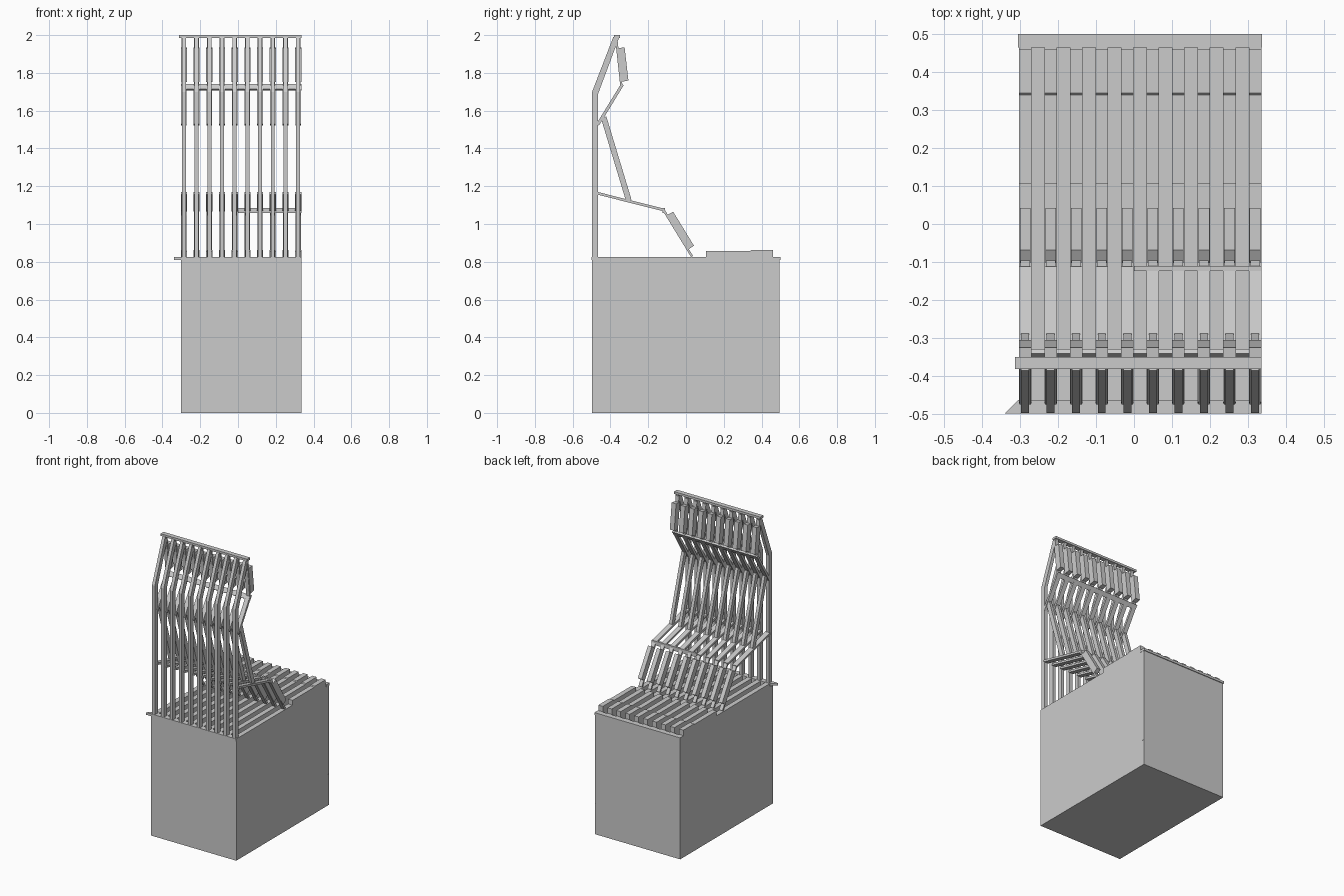
import bpy
import bmesh
from mathutils import Vector

cube = bpy.data.objects.get("Cube")
if cube:
    bpy.data.objects.remove(cube, do_unlink=True)

grey = bpy.data.materials.new("plain grey")
grey.use_nodes = True
colour = (0.6, 0.6, 0.6, 1)
grey.diffuse_color = colour
grey.node_tree.nodes["Principled BSDF"].inputs["Base Color"].default_value = colour

LEFT, RIGHT = 0.335, -0.303
MIDDLE = (LEFT + RIGHT) / 2
WIDTH = LEFT - RIGHT
TOP = 0.825
COUNT = 10
BOARD = 0.033
PITCH = (WIDTH - BOARD) / (COUNT - 1)
ROWS = [RIGHT + BOARD / 2 + i * PITCH for i in range(COUNT)]


def prism(bm, outline, offset):
    """Extrude a closed 3D outline by an offset vector."""
    face = bm.faces.new([bm.verts.new(p) for p in outline])
    new = bmesh.ops.extrude_face_region(bm, geom=[face])["geom"]
    moved = [v for v in new if isinstance(v, bmesh.types.BMVert)]
    bmesh.ops.translate(bm, verts=moved, vec=offset)


def finish(name, bm):
    bmesh.ops.recalc_face_normals(bm, faces=bm.faces)
    mesh = bpy.data.meshes.new(name)
    bm.to_mesh(mesh)
    bm.free()
    mesh.materials.append(grey)
    obj = bpy.data.objects.new(name, mesh)
    bpy.context.collection.objects.link(obj)
    return obj


def side_part(name, profile, width, centres=ROWS):
    """Repeat a (y, z) profile across the given x centres."""
    bm = bmesh.new()
    for x in centres:
        prism(bm, [(x - width / 2, y, z) for y, z in profile], (width, 0, 0))
    return finish(name, bm)


def beam(a, b, thick):
    """Profile of a straight bar from a to b in the side plane."""
    a, b = Vector(a), Vector(b)
    d = (b - a).normalized()
    n = Vector((-d.y, d.x)) * thick / 2
    return [a + n, b + n, b - n, a - n]


def rect(y0, y1, z0, z1):
    return [(y0, z0), (y1, z0), (y1, z1), (y0, z1)]


# Base: end walls and a slotted body between them
side_part("front_wall", rect(-0.497, -0.463, 0, TOP), WIDTH, [MIDDLE])
side_part("rear_wall", rect(0.465, 0.495, 0, TOP), WIDTH, [MIDDLE])
slot_floor = TOP - 0.12
comb = [(LEFT, 0), (RIGHT, 0)]
for i, x in enumerate(ROWS):
    x0, x1 = x - BOARD / 2, x + BOARD / 2
    if i:
        comb.append((x0, slot_floor))
    comb += [(x0, TOP), (x1, TOP)]
    if i < COUNT - 1:
        comb.append((x1, slot_floor))
body = bmesh.new()
prism(body, [(x, -0.463, z) for x, z in comb], (0, 0.928, 0))
finish("slotted_body", body)

# Ledges along the front and rear top edges
ledge = bmesh.new()
prism(ledge, [(-0.34, -0.499, 0.81), (LEFT, -0.499, 0.81),
              (LEFT, -0.463, 0.81), (-0.305, -0.463, 0.81)], (0, 0, 0.016))
finish("front_ledge", ledge)
side_part("rear_ledge", rect(0.465, 0.5, 0.81, 0.826), WIDTH + 0.004, [MIDDLE])

# Raised fins at the rear of the top
side_part("rear_fin", [(0.105, TOP), (0.46, TOP), (0.46, 0.862),
                       (0.345, 0.862), (0.34, 0.857), (0.105, 0.857)], BOARD)

# Tall bent posts
side_part("bent_post", [(-0.497, TOP), (-0.497, 1.70), (-0.385, 1.99),
                        (-0.355, 1.985), (-0.465, 1.69), (-0.465, TOP)], 0.021)

# Backrest bars and slanted struts
side_part("backrest_upper_bar", beam((-0.37, 1.99), (-0.342, 1.73), 0.012), 0.025)
side_part("backrest_lower_bar", beam((-0.342, 1.73), (-0.468, 1.525), 0.016), 0.03)
side_part("slanted_strut", beam((-0.436, 1.565), (-0.303, 1.125), 0.03), 0.021)

# Seat arms and front legs
side_part("seat_arm", beam((-0.47, 1.163), (-0.113, 1.073), 0.014), BOARD)
side_part("lower_leg", beam((-0.118, 1.073), (0.032, 0.828), 0.012), 0.025)

# Padded blocks on the backrest and legs
side_part("upper_block", [(-0.367, 1.93), (-0.325, 1.935),
                          (-0.305, 1.76), (-0.345, 1.752)], BOARD)
side_part("lower_block", [(-0.103, 1.045), (-0.068, 1.065),
                          (0.042, 0.885), (0.008, 0.863)], 0.028)

# Cross rails tying the frames together
side_part("top_rail", rect(-0.382, -0.35, 1.985, 2.0), 0.648, [0.011])
side_part("middle_rail", beam((-0.353, 1.712), (-0.335, 1.738), 0.014), WIDTH, [MIDDLE])
side_part("seat_rail", rect(-0.124, -0.11, 1.057, 1.085), LEFT, [LEFT / 2])

# Small catch low on the rear left edge
side_part("rear_catch", rect(0.484, 0.496, 0.175, 0.21), 0.008, [LEFT - 0.003])
